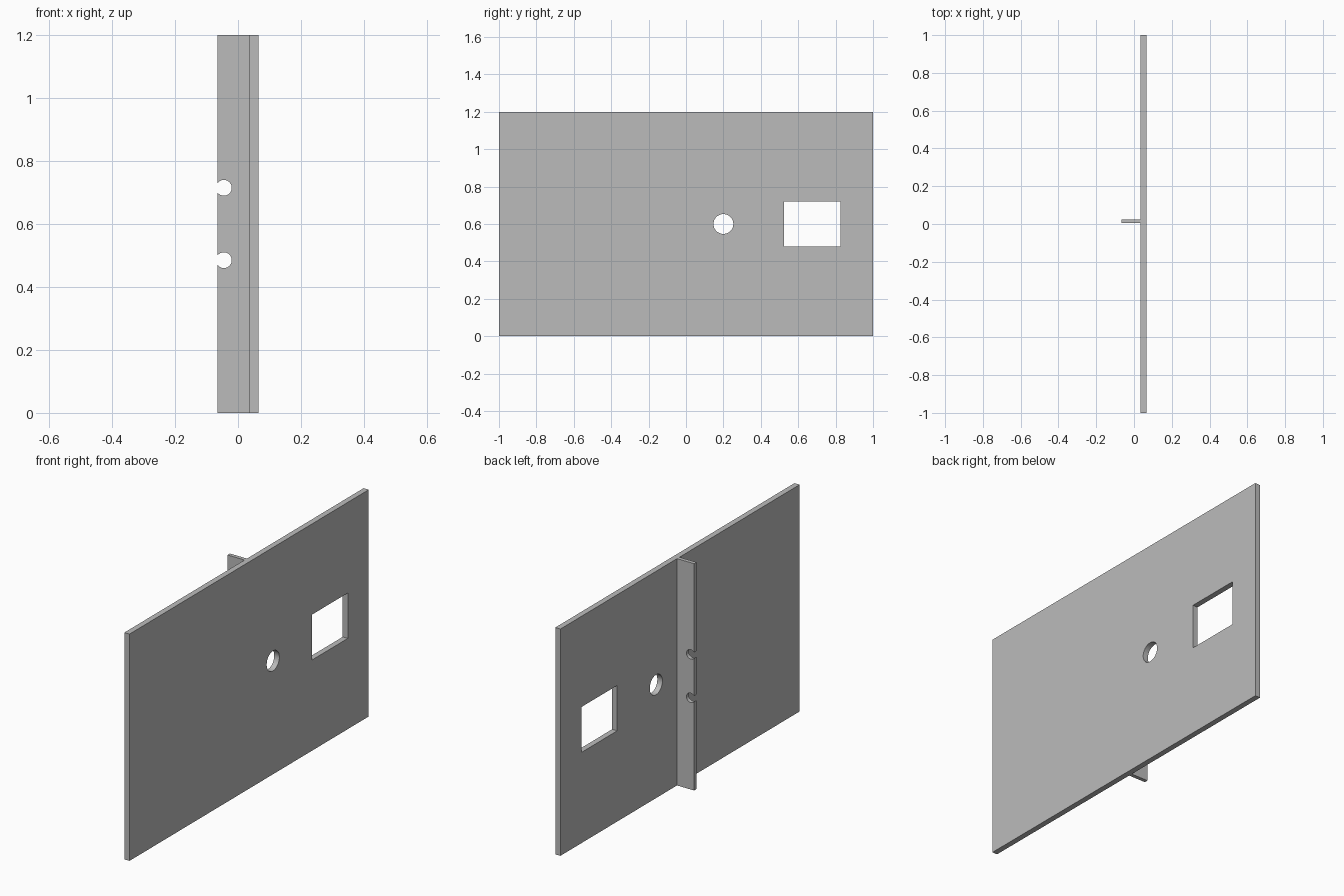
import bpy
import math

default = bpy.data.objects.get("Cube")
if default:
    bpy.data.objects.remove(default, do_unlink=True)

grey = bpy.data.materials.new("plain_grey")
grey.use_nodes = True
grey.diffuse_color = (0.5, 0.5, 0.5, 1)
grey.node_tree.nodes["Principled BSDF"].inputs["Base Color"].default_value = (0.5, 0.5, 0.5, 1)


def box(name, low, high):
    """Box between two opposite corners."""
    centre = [(a + b) / 2 for a, b in zip(low, high)]
    bpy.ops.mesh.primitive_cube_add(size=1, location=centre)
    obj = bpy.context.object
    obj.name = name
    obj.scale = [b - a for a, b in zip(low, high)]
    bpy.ops.object.transform_apply(location=False, rotation=False, scale=True)
    obj.data.materials.append(grey)
    return obj


def drill(name, radius, location, rotation):
    """Round cutter."""
    bpy.ops.mesh.primitive_cylinder_add(vertices=48, radius=radius, depth=0.2,
                                        location=location, rotation=rotation)
    obj = bpy.context.object
    obj.name = name
    obj.data.materials.append(grey)
    return obj


def cut(target, cutter):
    """Subtract the cutter from the target, then discard it."""
    mod = target.modifiers.new("cut", "BOOLEAN")
    mod.operation = "DIFFERENCE"
    mod.solver = "EXACT"
    mod.object = cutter
    bpy.context.view_layer.objects.active = target
    bpy.ops.object.modifier_apply(modifier=mod.name)
    bpy.data.objects.remove(cutter, do_unlink=True)


def finish(obj):
    """Smooth the hole walls and keep the flat faces sharp."""
    bpy.ops.object.select_all(action="DESELECT")
    obj.select_set(True)
    bpy.context.view_layer.objects.active = obj
    bpy.ops.object.shade_smooth_by_angle(angle=math.radians(30))


# Large upright panel with a rectangular window and a round hole
panel = box("panel", (0.035, -1, 0), (0.065, 1, 1.2))
cut(panel, box("window_cutter", (-0.1, 0.525, 0.48), (0.2, 0.825, 0.72)))
cut(panel, drill("hole_cutter", 0.053, (0.05, 0.2, 0.6), (0, math.pi / 2, 0)))
finish(panel)

# Upright rib on the rear side, with two round notches open at its outer edge
rib = box("rib", (-0.065, 0.005, 0), (0.035, 0.025, 1.2))
for side in (-1, 1):
    cut(rib, drill("notch_cutter", 0.025, (-0.045, 0.015, 0.6 + side * 0.115),
                   (math.pi / 2, 0, 0)))
finish(rib)
